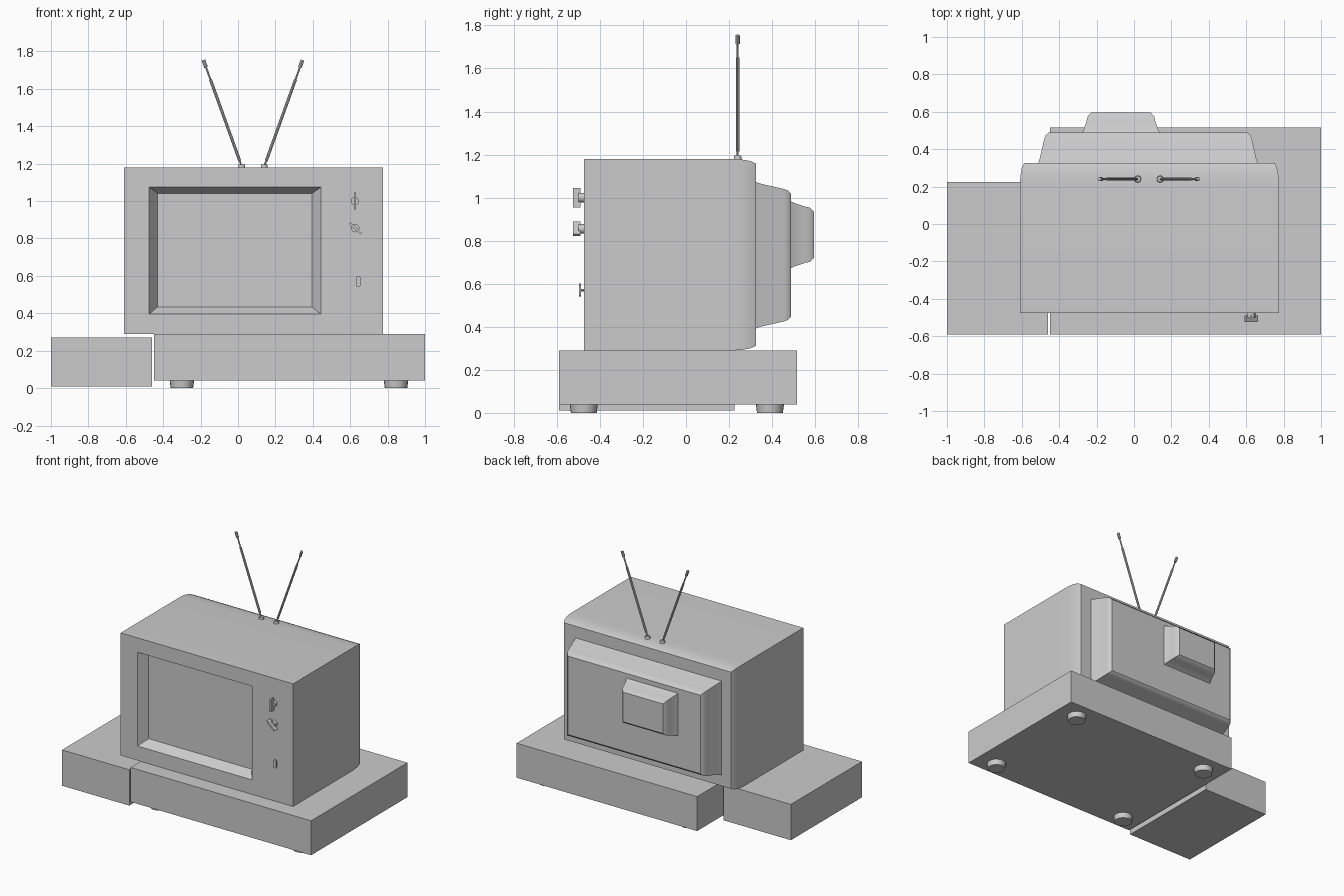
import bpy, bmesh, math
from mathutils import Vector, Matrix

default = bpy.data.objects.get("Cube")
if default:
    bpy.data.objects.remove(default, do_unlink=True)

# Single flat grey
grey = bpy.data.materials.new("plain_grey")
grey.use_nodes = True
grey.diffuse_color = (0.6, 0.6, 0.6, 1)
for node in grey.node_tree.nodes:
    if node.type == 'BSDF_PRINCIPLED':
        node.inputs["Base Color"].default_value = grey.diffuse_color


def finish(name, bm):
    """Turn a bmesh into a named object, smooth except at sharp edges."""
    bmesh.ops.recalc_face_normals(bm, faces=bm.faces)
    for f in bm.faces:
        f.smooth = True
    mesh = bpy.data.meshes.new(name)
    bm.to_mesh(mesh)
    bm.free()
    mesh.set_sharp_from_angle(angle=math.radians(30))
    mesh.materials.append(grey)
    obj = bpy.data.objects.new(name, mesh)
    bpy.context.collection.objects.link(obj)
    return obj


def loft(name, rings):
    """Skin rectangular rings (x0, x1, z0, z1, y), capped at both ends."""
    bm = bmesh.new()
    loops = [[bm.verts.new(p) for p in ((x0, y, z0), (x1, y, z0), (x1, y, z1), (x0, y, z1))]
             for x0, x1, z0, z1, y in rings]
    for a, b in zip(loops, loops[1:]):
        for i in range(4):
            j = (i + 1) % 4
            bm.faces.new((a[i], a[j], b[j], b[i]))
    bm.faces.new(loops[0])
    bm.faces.new(loops[-1])
    return finish(name, bm)


def inset(rect, amount, y):
    x0, x1, z0, z1 = rect
    return (x0 + amount, x1 - amount, z0 + amount, z1 - amount, y)


def box(name, x0, x1, y0, y1, z0, z1):
    return loft(name, [(x0, x1, z0, z1, y0), (x0, x1, z0, z1, y1)])


def add_rod(bm, a, b, r1, r2, sides):
    a, b = Vector(a), Vector(b)
    d = b - a
    m = Matrix.Translation((a + b) / 2) @ d.to_track_quat('Z', 'Y').to_matrix().to_4x4()
    return bmesh.ops.create_cone(bm, cap_ends=True, segments=sides, radius1=r1,
                                 radius2=r2, depth=d.length, matrix=m)["verts"]


def rod(name, a, b, r1, r2=None, sides=16):
    bm = bmesh.new()
    add_rod(bm, a, b, r1, r1 if r2 is None else r2, sides)
    return finish(name, bm)


# Player unit, side box and feet
box("side_box", -1, -0.46, -0.59, 0.225, 0.01, 0.27)
box("base_unit", -0.45, 1, -0.59, 0.515, 0.04, 0.29)
for side, x in (("right", -0.3), ("left", 0.845)):
    for end, y in (("front", -0.475), ("back", 0.39)):
        rod(f"{end}_{side}_foot", (x, y, 0), (x, y, 0.045), 0.06, 0.066, 20)

# Television case with recessed screen and softened rear edges
case = (-0.61, 0.775, 0.29, 1.18)
loft("television_case", [
    (-0.43, 0.395, 0.435, 1.04, -0.41),
    (-0.475, 0.445, 0.395, 1.075, -0.475),
    inset(case, 0, -0.475), inset(case, 0, 0.22), inset(case, 0.003, 0.26),
    inset(case, 0.01, 0.3), inset(case, 0.022, 0.325)])

# Stepped rear housing
housing = (-0.515, 0.665, 0.39, 1.075)
loft("rear_housing", [inset(housing, a, y) for a, y in
     ((0, 0.32), (0.01, 0.345), (0.035, 0.455), (0.043, 0.475), (0.058, 0.488))])
tube = (-0.28, 0.14, 0.67, 0.985)
loft("tube_cover", [inset(tube, a, y) for a, y in
     ((0, 0.485), (0.01, 0.502), (0.026, 0.55), (0.032, 0.575), (0.05, 0.595))])


# Turn knobs: round stem with a flat grip
def knob(name, x, z, length, angle):
    bm = bmesh.new()
    add_rod(bm, (x, -0.47, z), (x, -0.5, z), 0.022, 0.022, 16)
    m = (Matrix.Translation((x, -0.507, z)) @ Matrix.Rotation(angle, 4, 'Y')
         @ Matrix.Diagonal((0.012, 0.036, length, 1)))
    bmesh.ops.create_cube(bm, size=1, matrix=m)
    finish(name, bm)


knob("upper_knob", 0.625, 1.0, 0.09, 0)
knob("lower_knob", 0.627, 0.855, 0.085, math.radians(-47))

# Oblong switch on a thin stem
bm = bmesh.new()
for v in add_rod(bm, (0.643, -0.488, 0.57), (0.643, -0.498, 0.57), 0.013, 0.013, 16):
    v.co.z += math.copysign(0.017, v.co.z - 0.57)
add_rod(bm, (0.643, -0.47, 0.57), (0.643, -0.49, 0.57), 0.006, 0.006, 8)
finish("switch", bm)

# Rabbit-ear aerials, mirrored about their shared centre
for name, s in (("right", -1), ("left", 1)):
    def at(z):
        return (0.08 + s * (0.06 + 0.36 * (z - 1.185)), 0.24, z)
    x = 0.08 + s * 0.06
    rod(f"{name}_aerial_mount", (x, 0.24, 1.175), (x, 0.24, 1.195), 0.019, 0.016)
    bm = bmesh.new()
    add_rod(bm, at(1.185), at(1.22), 0.005, 0.005, 8)
    add_rod(bm, at(1.215), at(1.65), 0.008, 0.008, 8)
    add_rod(bm, at(1.645), at(1.72), 0.005, 0.005, 8)
    add_rod(bm, at(1.715), at(1.754), 0.01, 0.01, 8)
    finish(f"{name}_aerial", bm)
